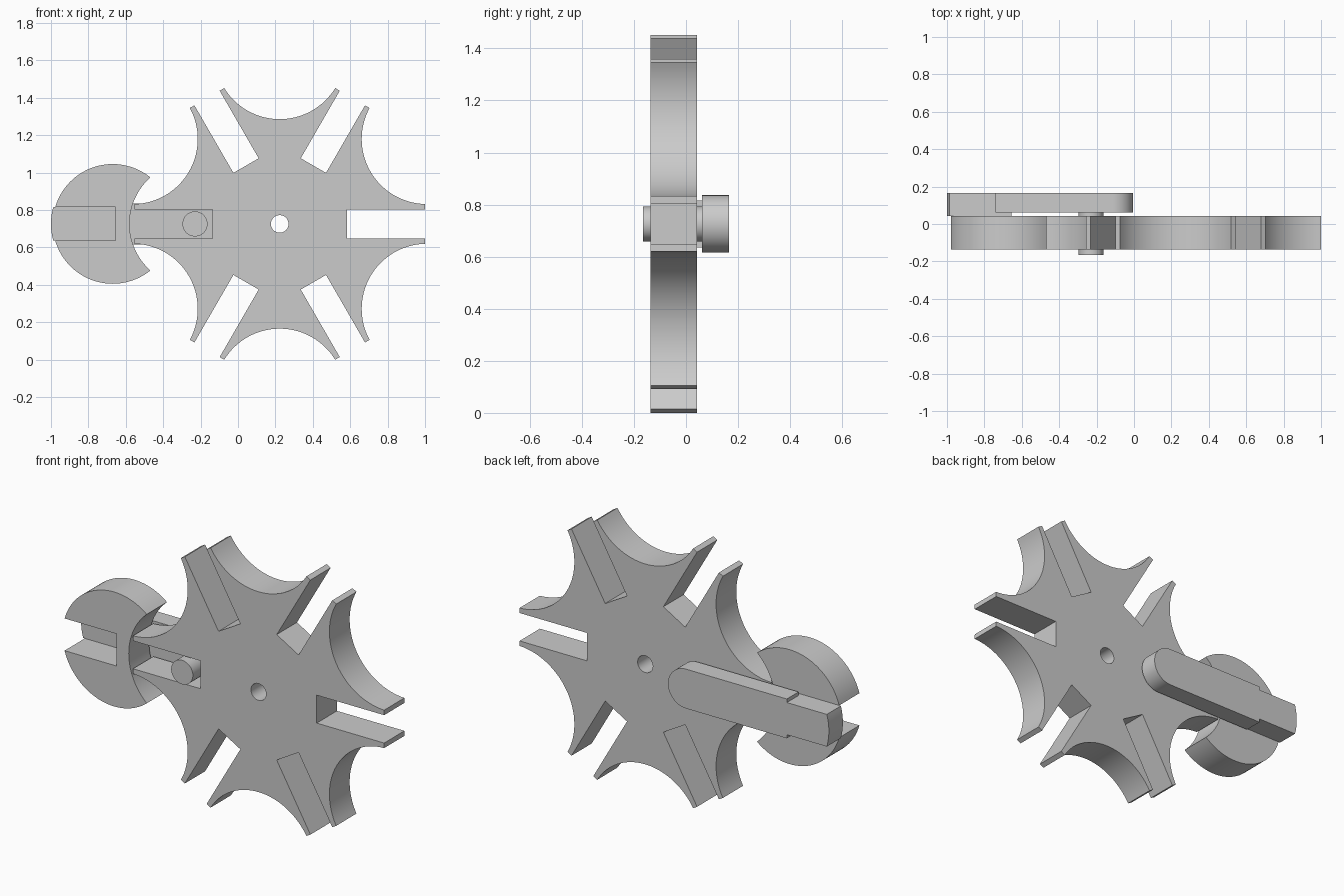
import bpy, bmesh
from math import cos, sin, radians, asin, atan2, pi

if "Cube" in bpy.data.objects:
    bpy.data.objects.remove(bpy.data.objects["Cube"])

ZC = 0.726           # height of the shared centre line
WHEEL_X, DISC_X = 0.223, -0.67


def arc(cx, cz, r, a0, a1, n=32):
    """Points on an arc, angles in radians, ends included."""
    return [(cx + r * cos(a0 + (a1 - a0) * i / n),
             cz + r * sin(a0 + (a1 - a0) * i / n)) for i in range(n + 1)]


def circle(cx, cz, r, n=48):
    return arc(cx, cz, r, 0, 2 * pi, n)[:-1]


def plate(name, outlines, y0, y1):
    """Extrude x-z outlines (later ones are holes) from y0 to y1."""
    cu = bpy.data.curves.new(name, 'CURVE')
    cu.dimensions, cu.fill_mode = '2D', 'BOTH'
    cu.extrude = (y1 - y0) / 2
    for pts in outlines:
        sp = cu.splines.new('POLY')
        sp.points.add(len(pts) - 1)
        for p, (x, z) in zip(sp.points, pts):
            p.co = (x, z, 0, 1)
        sp.use_cyclic_u = True
    ob = bpy.data.objects.new(name, cu)
    ob.rotation_euler.x = pi / 2
    ob.location.y = (y0 + y1) / 2
    bpy.context.collection.objects.link(ob)
    bpy.ops.object.select_all(action='DESELECT')
    ob.select_set(True)
    bpy.context.view_layer.objects.active = ob
    bpy.ops.object.convert(target='MESH')
    ob = bpy.context.object
    bm = bmesh.new()
    bm.from_mesh(ob.data)
    bmesh.ops.remove_doubles(bm, verts=bm.verts, dist=1e-5)
    bmesh.ops.recalc_face_normals(bm, faces=bm.faces)
    bm.to_mesh(ob.data)
    bm.free()
    bpy.ops.object.shade_smooth_by_angle(angle=radians(30))
    return ob


# Slotted wheel: six radial slots with concave arcs between them
TIP_R, TIP_W, SLOT_W, SLOT_R = 0.777, 0.106, 0.078, 0.36
ARC_C, ARC_R = 0.908, 0.348
half = asin((TIP_R * 0.5 - TIP_W * cos(pi / 6)) / ARC_R)
wheel = []
for k in range(6):
    a = k * pi / 3
    for u, v in ((TIP_R, -SLOT_W), (SLOT_R, -SLOT_W), (SLOT_R, SLOT_W), (TIP_R, SLOT_W)):
        wheel.append((WHEEL_X + u * cos(a) - v * sin(a), ZC + u * sin(a) + v * cos(a)))
    m = a + pi / 6
    wheel += arc(WHEEL_X + ARC_C * cos(m), ZC + ARC_C * sin(m), ARC_R,
                 m + pi + half, m + pi - half)
plate("slotted_wheel", [wheel, circle(WHEEL_X, ZC, 0.047)], -0.137, 0.042)

# Locking disc: crescent with a through slot on its outer side
R, SLOT = 0.32, 0.09
tip = radians(51)
s = asin(SLOT / R)
notch_x, notch_r = -0.247, 0.333
n0 = atan2(R * sin(tip), DISC_X + R * cos(tip) - notch_x)
disc = arc(DISC_X, ZC, R, tip, pi - s)
disc += [(-0.655, ZC + SLOT), (-0.655, ZC - SLOT)]
disc += arc(DISC_X, ZC, R, pi + s, 2 * pi - tip)
disc += arc(notch_x, ZC, notch_r, 2 * pi - n0, n0)[1:-1]
plate("locking_disc", [disc], -0.137, 0.042)

# Crank arm: rounded inner end, narrower outer end
ARM = 0.11
end = asin(SLOT / 0.33)
outer = arc(DISC_X, ZC, 0.33, pi - end, pi + end, 12)
arm = arc(-0.115, ZC, ARM, -pi / 2, pi / 2)
arm += [(-0.74, ZC + ARM), (-0.74, ZC + SLOT)] + outer
arm += [(-0.74, ZC - SLOT), (-0.74, ZC - ARM)]
plate("crank_arm", [arm], 0.062, 0.166)

# Spacer pad between the arm and the disc
pad = [(-0.655, ZC - SLOT), (-0.655, ZC + SLOT)] + outer
plate("crank_pad", [pad], 0.042, 0.062)

# Drive pin running through the wheel slot
plate("drive_pin", [circle(-0.23, ZC, 0.067)], -0.166, 0.062)
